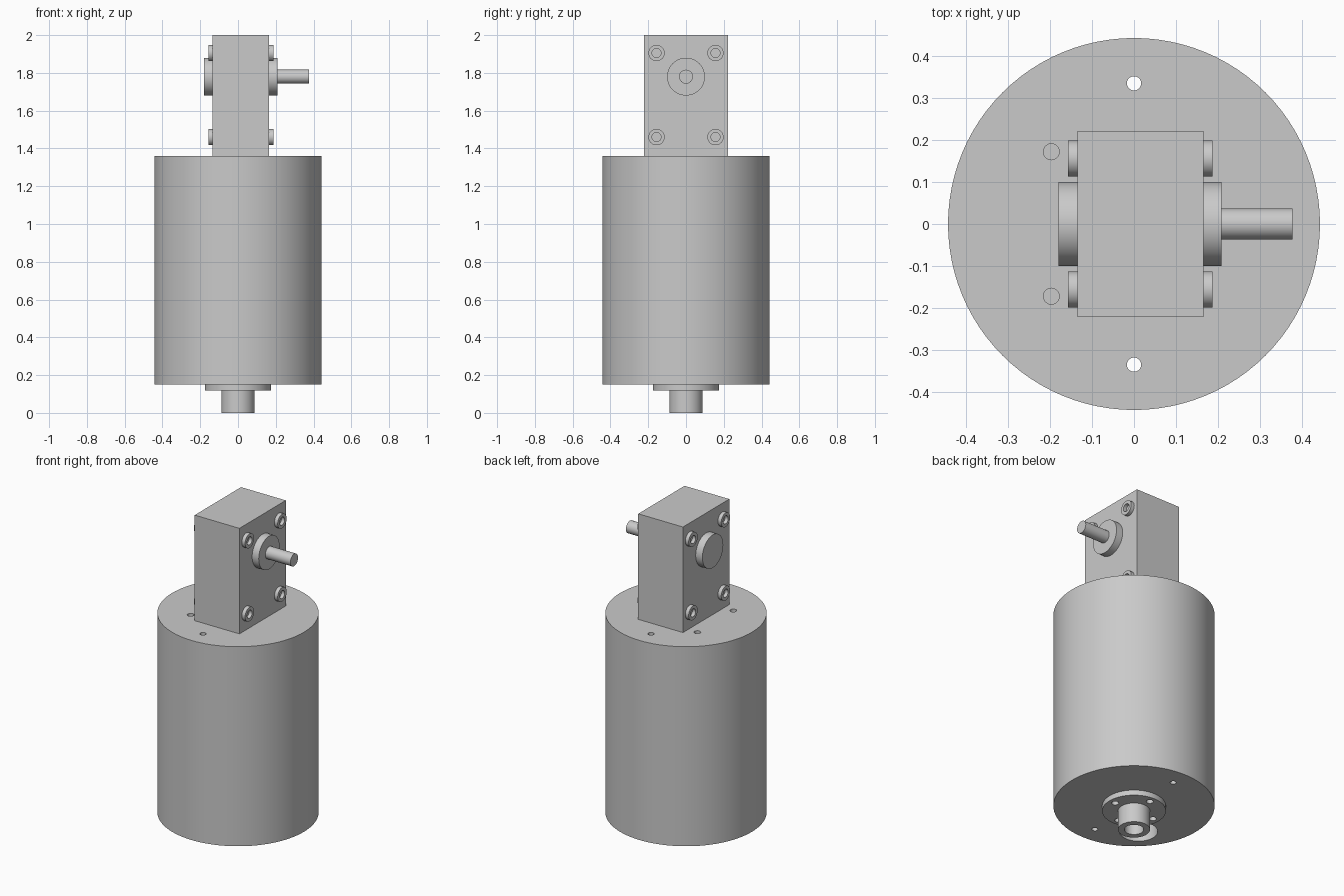
import bpy, bmesh, math
from mathutils import Matrix, Vector

if "Cube" in bpy.data.objects:
    bpy.data.objects.remove(bpy.data.objects["Cube"], do_unlink=True)

grey = bpy.data.materials.new("Plain Grey")
COLOUR = (0.59, 0.59, 0.59, 1)
grey.diffuse_color = COLOUR
grey.use_nodes = True
grey.node_tree.nodes["Principled BSDF"].inputs["Base Color"].default_value = COLOUR


def finish(name, bm):
    mesh = bpy.data.meshes.new(name)
    bm.to_mesh(mesh)
    bm.free()
    mesh.materials.append(grey)
    ob = bpy.data.objects.new(name, mesh)
    bpy.context.collection.objects.link(ob)
    return ob


def smooth(ob):
    bpy.ops.object.select_all(action='DESELECT')
    ob.select_set(True)
    bpy.context.view_layer.objects.active = ob
    bpy.ops.object.shade_smooth_by_angle(angle=math.radians(30))


def cylinder(name, start, end, radius, segments=48):
    """Capped cylinder between two points."""
    a, b = Vector(start), Vector(end)
    turn = Vector((0, 0, 1)).rotation_difference(b - a).to_matrix().to_4x4()
    bm = bmesh.new()
    bmesh.ops.create_cone(bm, cap_ends=True, segments=segments, radius1=radius,
                          radius2=radius, depth=(b - a).length,
                          matrix=Matrix.Translation((a + b) / 2) @ turn)
    return finish(name, bm)


def drill(ob, cutters):
    """Cut the holes, bake the result and remove the cutters."""
    for c in cutters:
        c.hide_render = True
        mod = ob.modifiers.new("hole", 'BOOLEAN')
        mod.operation = 'DIFFERENCE'
        mod.solver = 'EXACT'
        mod.object = c
    bpy.context.view_layer.update()
    graph = bpy.context.evaluated_depsgraph_get()
    mesh = bpy.data.meshes.new_from_object(ob.evaluated_get(graph))
    ob.modifiers.clear()
    ob.data = mesh
    for c in cutters:
        bpy.data.objects.remove(c, do_unlink=True)


BOTTOM, TOP = 0.15, 1.36

# Motor can: two through holes, two blind top holes and a cable opening below
body = cylinder("motor_body", (0, 0, BOTTOM), (0, 0, TOP), 0.443, 96)
cuts = []
for s in (-1, 1):
    cuts.append(cylinder("cut", (0, s * 0.335, 0.05), (0, s * 0.335, 1.5), 0.017, 20))
    cuts.append(cylinder("cut", (-0.197, s * 0.172, 1.30), (-0.197, s * 0.172, 1.5), 0.019, 20))
cuts.append(cylinder("cut", (-0.2, -0.2, 0.05), (-0.2, -0.2, 0.5), 0.105, 40))
drill(body, cuts)
smooth(body)

# Bottom mounting flange with four holes
flange = cylinder("bottom_flange", (0, 0, 0.118), (0, 0, BOTTOM + 0.01), 0.175, 64)
cuts = []
for i in range(4):
    x, y = 0.135 * math.cos(i * math.pi / 2), 0.135 * math.sin(i * math.pi / 2)
    cuts.append(cylinder("cut", (x, y, 0.05), (x, y, 0.152), 0.02, 20))
drill(flange, cuts)
smooth(flange)

# Hollow spigot under the flange
spigot = cylinder("bottom_spigot", (0, 0, 0), (0, 0, 0.125), 0.088)
drill(spigot, [cylinder("cut", (0, 0, -0.05), (0, 0, 0.115), 0.053)])
smooth(spigot)

# Gearbox block
X0, X1 = -0.135, 0.165
bm = bmesh.new()
bmesh.ops.create_cube(bm, size=1, matrix=Matrix.Translation(((X0 + X1) / 2, 0, (TOP + 2) / 2))
                      @ Matrix.Diagonal((X1 - X0, 0.444, 2 - TOP, 1)))
finish("gearbox", bm)

# Bearing bosses and output shaft
SHAFT_Z = 1.78
smooth(cylinder("left_boss", (X1 - 0.01, 0, SHAFT_Z), (0.209, 0, SHAFT_Z), 0.1))
smooth(cylinder("right_boss", (X0 + 0.01, 0, SHAFT_Z), (-0.18, 0, SHAFT_Z), 0.1))
smooth(cylinder("output_shaft", (0.2, 0, SHAFT_Z), (0.377, 0, SHAFT_Z), 0.037, 32))

# Socket head screws on both gearbox sides
for side, face, d in (("left", X1, 1), ("right", X0, -1)):
    for row, z in (("lower", 1.46), ("upper", 1.905)):
        for end, y in (("front", -0.156), ("back", 0.156)):
            screw = cylinder(f"{side}_{row}_{end}_screw", (face - d * 0.01, y, z),
                             (face + d * 0.022, y, z), 0.043, 32)
            drill(screw, [cylinder("cut", (face + d * 0.001, y, z),
                                   (face + d * 0.05, y, z), 0.024, 24)])
            smooth(screw)
